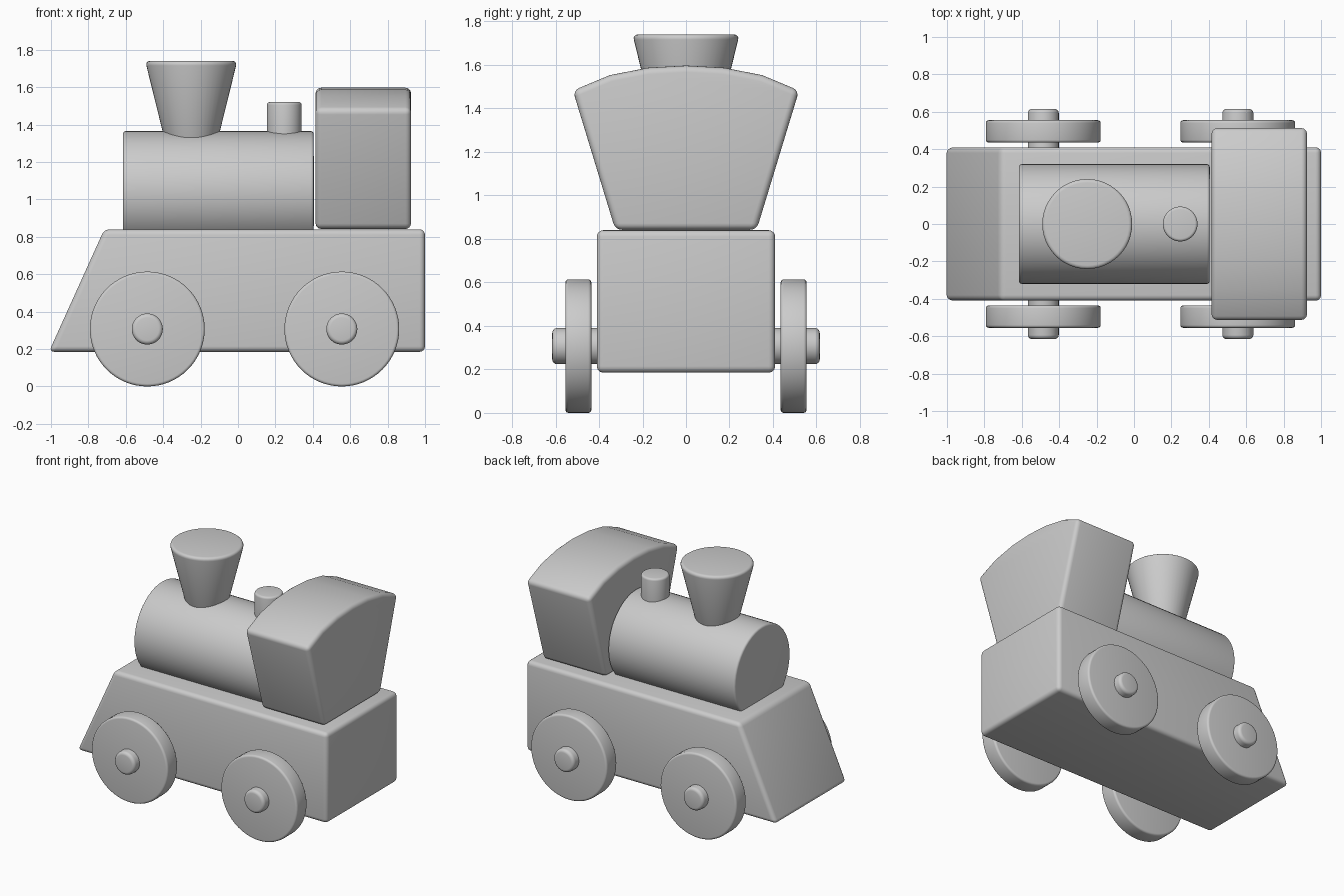
import bpy, bmesh
from math import radians
from mathutils import Matrix, Vector

cube = bpy.data.objects.get("Cube")
if cube:
    bpy.data.objects.remove(cube, do_unlink=True)

grey = bpy.data.materials.new("plain grey")
grey.use_nodes = True
colour = (0.6, 0.6, 0.6, 1)
grey.diffuse_color = colour
grey.node_tree.nodes["Principled BSDF"].inputs["Base Color"].default_value = colour


def finish(name, bm, bevel):
    """Round the sharp edges, shade smoothly and add the object."""
    bmesh.ops.recalc_face_normals(bm, faces=bm.faces)
    sharp = [e for e in bm.edges if e.calc_face_angle(0) > radians(30)]
    bmesh.ops.bevel(bm, geom=sharp, offset=bevel, segments=4, profile=0.5,
                    affect='EDGES', clamp_overlap=True)
    mesh = bpy.data.meshes.new(name)
    bm.to_mesh(mesh)
    bm.free()
    mesh.materials.append(grey)
    obj = bpy.data.objects.new(name, mesh)
    bpy.context.collection.objects.link(obj)
    bpy.ops.object.select_all(action='DESELECT')
    obj.select_set(True)
    bpy.context.view_layer.objects.active = obj
    bpy.ops.object.shade_smooth_by_angle(angle=radians(35))
    return obj


def prism(name, points, sweep, bevel):
    """Extrude a closed profile along a vector."""
    bm = bmesh.new()
    face = bm.faces.new([bm.verts.new(p) for p in points])
    extruded = bmesh.ops.extrude_face_region(bm, geom=[face])["geom"]
    verts = [g for g in extruded if isinstance(g, bmesh.types.BMVert)]
    bmesh.ops.translate(bm, verts=verts, vec=sweep)
    return finish(name, bm, bevel)


def rod(name, start, end, r1, r2, bevel, sides=48):
    """Cylinder or cone between two points."""
    start, end = Vector(start), Vector(end)
    axis = end - start
    turn = axis.to_track_quat('Z', 'Y').to_matrix().to_4x4()
    bm = bmesh.new()
    bmesh.ops.create_cone(bm, cap_ends=True, segments=sides, radius1=r1, radius2=r2,
                          depth=axis.length,
                          matrix=Matrix.Translation((start + end) / 2) @ turn)
    return finish(name, bm, bevel)


# Chassis with sloping nose
chassis = [(-1.011, 0.185), (1, 0.185), (1, 0.84), (-0.715, 0.84)]
prism("chassis", [(x, -0.41, z) for x, z in chassis], (0, 0.82, 0), 0.03)

# Cab, flaring upwards to a curved roof
half = [(0.325, 0.842), (0.52, 1.482), (0.35, 1.553), (0.175, 1.587)]
profile = half + [(0, 1.597)] + [(-y, z) for y, z in reversed(half)]
prism("cab", [(0.415, y, z) for y, z in profile], (0.51, 0, 0), 0.03)

# Boiler and chimneys
rod("boiler", (-0.615, 0, 1.045), (0.405, 0, 1.045), 0.32, 0.32, 0.015)
rod("funnel", (-0.25, 0, 1.25), (-0.25, 0, 1.74), 0.125, 0.246, 0.025)
rod("steam_dome", (0.247, 0, 1.25), (0.247, 0, 1.52), 0.093, 0.093, 0.015)

# Axles and wheels
for place, x in (("front", -0.485), ("rear", 0.555)):
    rod(place + "_axle", (x, -0.615, 0.307), (x, 0.615, 0.307), 0.083, 0.083, 0.022)
    for side, s in (("left", 1), ("right", -1)):
        rod(f"{place}_{side}_wheel", (x, s * 0.435, 0.307), (x, s * 0.555, 0.307),
            0.307, 0.307, 0.015, 64)
